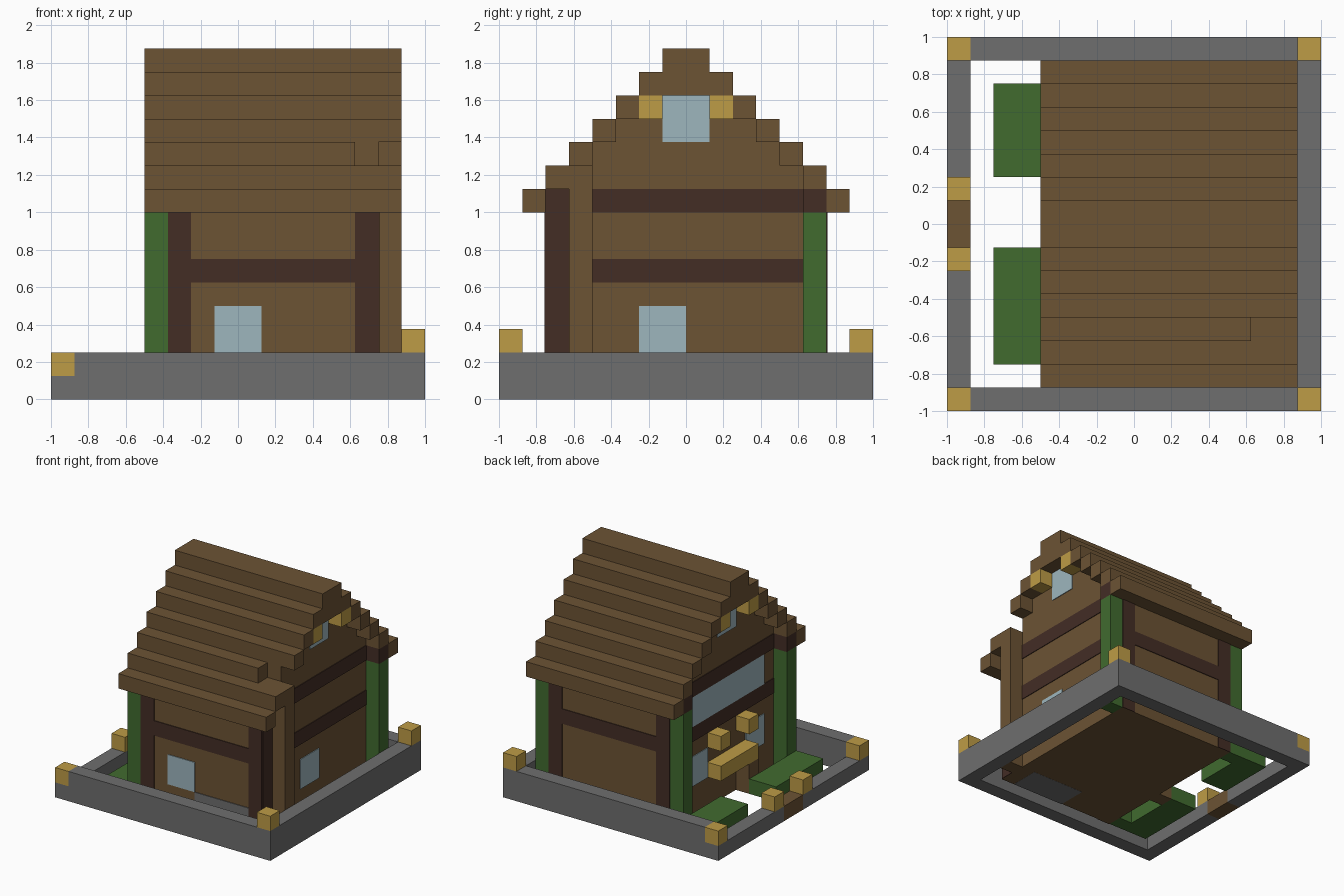
import bpy, bmesh

cube = bpy.data.objects.get("Cube")
if cube:
    bpy.data.objects.remove(cube, do_unlink=True)

U = 0.125      # one building block
SKIN = 0.006   # thickness of painted plates


def material(name, rgb):
    mat = bpy.data.materials.new(name)
    mat.use_nodes = True
    colour = [((c / 255 + 0.055) / 1.055) ** 2.4 for c in rgb] + [1.0]
    mat.diffuse_color = colour
    mat.node_tree.nodes["Principled BSDF"].inputs["Base Color"].default_value = colour
    return mat


WOOD = material("brown wood", (108, 83, 52))
DARK = material("dark timber", (67, 45, 37))
STONE = material("grey stone", (110, 110, 110))
GOLD = material("gold lamp", (190, 156, 70))
GREEN = material("leaf green", (65, 107, 47))
GLASS = material("pale glass", (158, 182, 190))


def box(name, mat, x, y, z):
    """Box from three (low, high) ranges."""
    bm = bmesh.new()
    bmesh.ops.create_cube(bm, size=1)
    for v in bm.verts:
        v.co = [r[0] if c < 0 else r[1] for c, r in zip(v.co, (x, y, z))]
    mesh = bpy.data.meshes.new(name)
    bm.to_mesh(mesh)
    bm.free()
    mesh.materials.append(mat)
    obj = bpy.data.objects.new(name, mesh)
    bpy.context.collection.objects.link(obj)
    return obj


def span(low, count=1):
    return (low, low + U * count)


def mirrored(side, a, b):
    return (a, b) if side > 0 else (-b, -a)


# Extents of the house body
X0, X1, Y1 = -0.375, 0.75, 0.75
ROOF_X = (-0.5, 0.875)
WALLS = {"front": (1, -Y1, -1), "back": (1, Y1, 1),
         "left": (0, X0, -1), "right": (0, X1, 1)}


def plate(name, mat, wall, u, z):
    """Thin painted plate on one house wall."""
    axis, pos, sign = WALLS[wall]
    depth = tuple(sorted((pos, pos + sign * SKIN)))
    if axis:
        box(name, mat, u, depth, z)
    else:
        box(name, mat, depth, u, z)


# Stone fence: low on the entrance side, with a wooden doorstep
for s, name in ((-1, "front"), (1, "back")):
    box(name + "_fence", STONE, (-0.875, 1), mirrored(s, 0.875, 1), (0, 0.25))
    box(name + "_corner_footing", STONE, (-1, -0.875), mirrored(s, 0.875, 1), (0, U))
    box(name + "_entrance_fence", STONE, (-1, -0.875), mirrored(s, U, 0.875), (0, U))
    # Lamps on the fence
    box(name + "_entrance_corner_lamp", GOLD, (-1, -0.875), mirrored(s, 0.875, 1), span(U))
    box(name + "_gate_lamp", GOLD, (-1, -0.875), mirrored(s, U, 0.25), span(U))
    box(name + "_far_corner_lamp", GOLD, (0.875, 1), mirrored(s, 0.875, 1), span(0.25))
box("side_fence", STONE, (0.875, 1), (-0.875, 0.875), (0, 0.25))
box("doorstep", WOOD, (-1, -0.875), (-U, U), (0, U))

# Planters
box("back_planter", GREEN, (-0.75, -0.5), (0.25, 0.75), (0, U))
box("front_planter", GREEN, (-0.75, -0.5), (-0.75, -U), (0, U))

# House body, stepped gable and stepped roof
box("house_body", WOOD, (X0, X1), (-Y1, Y1), (0, 1))
for k in range(6):
    z = span(1 + U * k)
    half = 0.75 - U * k
    box("gable_layer", WOOD, ROOF_X if k == 5 else (X0, X1), (-half, half), z)
    for s in (-1, 1):
        end = 0.625 if (k == 2 and s < 0) else ROOF_X[1]
        box("roof_board", WOOD, (ROOF_X[0], end), mirrored(s, half, half + U), z)
box("roof_ridge", WOOD, ROOF_X, (-U, U), span(1.75))

# Chimney and hearth
box("chimney", WOOD, (0.75, 0.875), (-0.625, -0.5), (0, 1.25))
plate("hearth_front", STONE, "front", (U, 0.625), (0, 0.25))
box("hearth_floor", STONE, (U, 0.625), (-0.75, -0.5), (-0.001, SKIN))

# Green corner posts with dark caps
for name, x, s in (("front_entrance", -0.5, -1), ("back_entrance", -0.5, 1),
                   ("back_side", 0.75, 1)):
    y = mirrored(s, 0.625, 0.75)
    box(name + "_post", GREEN, span(x), y, (0, 1))
    box(name + "_post_cap", DARK, span(x), y, span(1))

# Timber framing on the long walls
for wall in ("front", "back"):
    for x in (X0, 0.625):
        plate(wall + "_timber", DARK, wall, span(x), (0, 1))
    plate(wall + "_rail", DARK, wall, (-0.25, 0.625), span(0.625))
plate("corner_timber", DARK, "right", (-0.75, -0.625), (0, 1.125))

# Gable walls: rails, attic window and lamps
for wall, y, lamp_x in (("right", (-0.5, 0.625), X1), ("left", (-0.625, 0.625), -0.5)):
    for z in (0.625, 1):
        plate(wall + "_rail", DARK, wall, y, span(z))
    plate(wall + "_attic_window", GLASS, wall, (-U, U), (1.375, 1.625))
    for s in (-1, 1):
        box(wall + "_attic_lamp", GOLD, span(lamp_x), mirrored(s, U, 0.25), span(1.5))

# Windows
plate("front_window", GLASS, "front", (-U, U), (0.25, 0.5))
plate("right_window", GLASS, "right", (-0.25, 0), (0.25, 0.5))
plate("wide_window", GLASS, "left", (-0.5, 0.5), (0.75, 1))
for s in (-1, 1):
    plate("entrance_window", GLASS, "left", mirrored(s, 0.25, 0.5), (0.25, 0.5))
    box("entrance_lamp", GOLD, (-0.5, X0), mirrored(s, U, 0.25), span(0.5))

# Entrance beam and its support
box("entrance_beam", GOLD, (-0.5, X0), (-0.25, 0.25), span(0.25))
box("entrance_support", WOOD, (-0.5, X0), (-0.25, -U), (0, 0.25))
